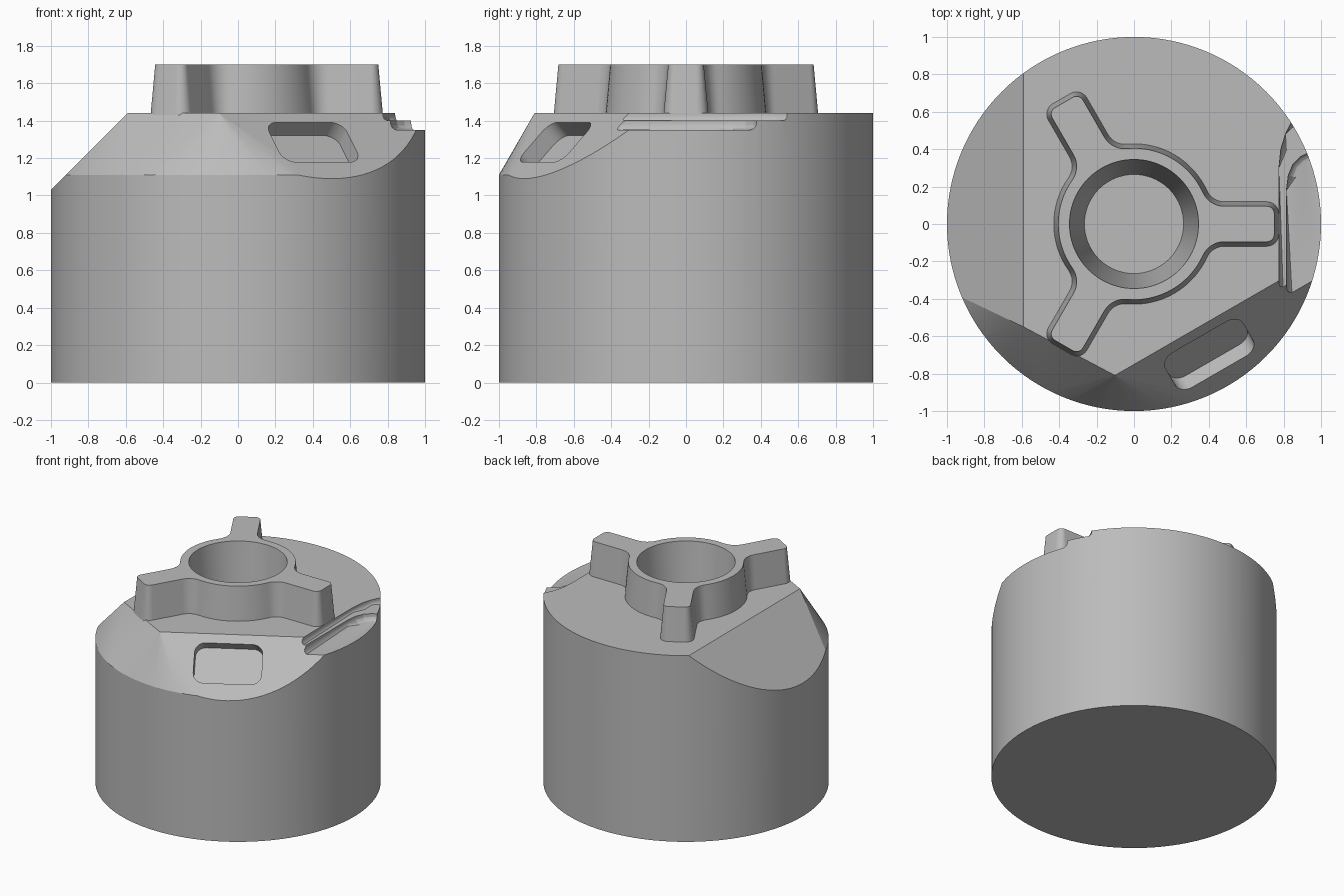
import bpy, bmesh
from math import radians, cos, sin, pi, acos, asin
from mathutils import Vector, Matrix

cube = bpy.data.objects.get("Cube")
if cube:
    bpy.data.objects.remove(cube, do_unlink=True)

grey = bpy.data.materials.new("plain grey")
grey.use_nodes = True
grey.diffuse_color = (0.5, 0.5, 0.5, 1)
grey.node_tree.nodes["Principled BSDF"].inputs["Base Color"].default_value = (0.5, 0.5, 0.5, 1)

TOP = 1.44      # top of the drum
RIM = 1.11      # lower edge of the curved chamfer


def make(name, bm):
    bmesh.ops.recalc_face_normals(bm, faces=bm.faces)
    mesh = bpy.data.meshes.new(name)
    bm.to_mesh(mesh)
    bm.free()
    mesh.materials.append(grey)
    obj = bpy.data.objects.new(name, mesh)
    bpy.context.collection.objects.link(obj)
    return obj


def loft(bm, lower, z0, upper, z1):
    """Solid between two matching outlines."""
    a = [bm.verts.new((x, y, z0)) for x, y in lower]
    b = [bm.verts.new((x, y, z1)) for x, y in upper]
    bottom = bm.faces.new(a)
    bm.faces.new(b)
    for i in range(len(a)):
        j = (i + 1) % len(a)
        bm.faces.new((a[i], a[j], b[j], b[i]))
    return bottom


def circle(r, n=128):
    return [(r * cos(2 * pi * i / n), r * sin(2 * pi * i / n)) for i in range(n)]


def arc(cx, cy, r, start, end, n):
    return [(cx + r * cos(start + (end - start) * i / n),
             cy + r * sin(start + (end - start) * i / n)) for i in range(n + 1)]


def slice_off(bm, point, normal):
    cut = bmesh.ops.bisect_plane(bm, geom=bm.verts[:] + bm.edges[:] + bm.faces[:], dist=1e-5,
                                 plane_co=point, plane_no=normal, clear_outer=True)
    edges = [e for e in cut["geom_cut"] if isinstance(e, bmesh.types.BMEdge) and e.is_boundary]
    if edges:
        bmesh.ops.holes_fill(bm, edges=edges, sides=0)


def subtract(obj, cutter):
    mod = obj.modifiers.new("cut", "BOOLEAN")
    mod.operation = "DIFFERENCE"
    mod.solver = "EXACT"
    mod.object = cutter
    bpy.context.view_layer.objects.active = obj
    bpy.ops.object.modifier_apply(modifier=mod.name)


# Drum with two flat 45 degree chamfers
bm = bmesh.new()
loft(bm, circle(1), 0, circle(1), TOP)
bmesh.ops.recalc_face_normals(bm, faces=bm.faces)
for angle, dist in ((180, 0.59), (-60, 0.65)):
    u = Vector((cos(radians(angle)), sin(radians(angle)), 0))
    slice_off(bm, u * dist + Vector((0, 0, TOP)), u + Vector((0, 0, 1)))

# Curved chamfer between them, swept as tangent planes
corners = Vector((-0.59, -0.55, 0)), Vector((-0.1, -0.81, 0))
for angle in range(200, 291, 3):
    u = Vector((cos(radians(angle)), sin(radians(angle)), 0))
    reach = max(c.dot(u) for c in corners)
    slice_off(bm, u + Vector((0, 0, RIM)), u * (TOP - RIM) + Vector((0, 0, 1 - reach)))
drum = make("drum", bm)

cutters = []

# Two stepped finger ledges, the second a mirror of the first about the 60 degree line
upper_step = [(0.775, -0.6), (0.775, 0.3), (0.785, 0.4), (0.81, 0.48), (0.85, 0.56), (1.1, 0.8),
              (1.3, 0.8), (1.3, -0.6)]
lower_step = [(0.815, -0.6), (0.815, 0.18), (0.825, 0.26), (0.85, 0.32), (0.89, 0.36), (0.94, 0.385),
              (1.3, 0.48), (1.3, -0.6)]
mirror = Matrix.Rotation(radians(120), 4, "Z") @ Matrix.Scale(-1, 4, (0, 1, 0))
for matrix in (Matrix(), mirror):
    for outline, floor, radius in ((upper_step, 1.4, 0.03), (lower_step, 1.35, 0.04)):
        bm = bmesh.new()
        bottom = loft(bm, outline, floor, outline, 1.6)
        bmesh.ops.bevel(bm, geom=bottom.edges[:], offset=radius, segments=4, profile=0.5, affect="EDGES")
        bm.transform(matrix)
        cutters.append(make("ledge_cutter", bm))

# Rounded pocket in the front chamfer
bm = bmesh.new()
bmesh.ops.create_cube(bm, size=1)
bm.transform(Matrix.Diagonal((0.3, 0.48, 0.2, 1)))
upright = [e for e in bm.edges if abs(e.verts[0].co.z - e.verts[1].co.z) > 0.1]
bmesh.ops.bevel(bm, geom=upright, offset=0.075, segments=8, profile=0.5, affect="EDGES")
bm.transform(Matrix.Rotation(radians(-60), 4, "Z") @ Matrix.Translation((0.805, 0, TOP - 0.155))
             @ Matrix.Rotation(radians(45), 4, "Y"))
cutters.append(make("pocket_cutter", bm))

# Tapered centre bore
bm = bmesh.new()
loft(bm, circle(0.265, 96), 0.9, circle(0.345, 96), 1.7)
loft_top = [v for v in bm.verts if v.co.z > 1.6]
cap = bmesh.ops.extrude_face_region(bm, geom=[f for f in bm.faces if all(v in loft_top for v in f.verts)])
bmesh.ops.delete(bm, geom=[f for f in bm.faces if all(v in loft_top for v in f.verts)], context="FACES_ONLY")
bmesh.ops.translate(bm, vec=(0, 0, 0.1), verts=[g for g in cap["geom"] if isinstance(g, bmesh.types.BMVert)])
bore = make("bore_cutter", bm)
cutters.append(bore)


# Three-armed handle with drafted sides
def handle_outline(inset):
    ring, width, length = 0.43 - inset, 0.12 - inset, 0.775 - inset
    fillet, corner = 0.1 + inset, 0.065 - inset
    cy = width + fillet
    join = asin(cy / (ring + fillet))
    cx = (ring + fillet) * cos(join)
    half = arc(length - corner, width - corner, corner, 0, pi / 2, 8)
    half += arc(cx, cy, fillet, -pi / 2, join - pi, 8)
    half += arc(0, 0, ring, join, pi / 3, 8)[1:]
    arm = [(x, -y) for x, y in reversed(half)][1:] + half
    points = []
    for k in range(3):
        c, s = cos(2 * pi * k / 3), sin(2 * pi * k / 3)
        points += [(c * x - s * y, s * x + c * y) for x, y in arm]
    return points


bm = bmesh.new()
loft(bm, handle_outline(0), TOP - 0.01, handle_outline(0.025), 1.7)
handle = make("handle", bm)

for cutter in cutters:
    subtract(drum, cutter)
subtract(handle, bore)
for cutter in cutters:
    bpy.data.objects.remove(cutter, do_unlink=True)

# Smooth curves, sharp creases
bpy.ops.object.select_all(action="DESELECT")
for obj in (drum, handle):
    obj.select_set(True)
bpy.context.view_layer.objects.active = drum
bpy.ops.object.shade_smooth_by_angle(angle=radians(16))
